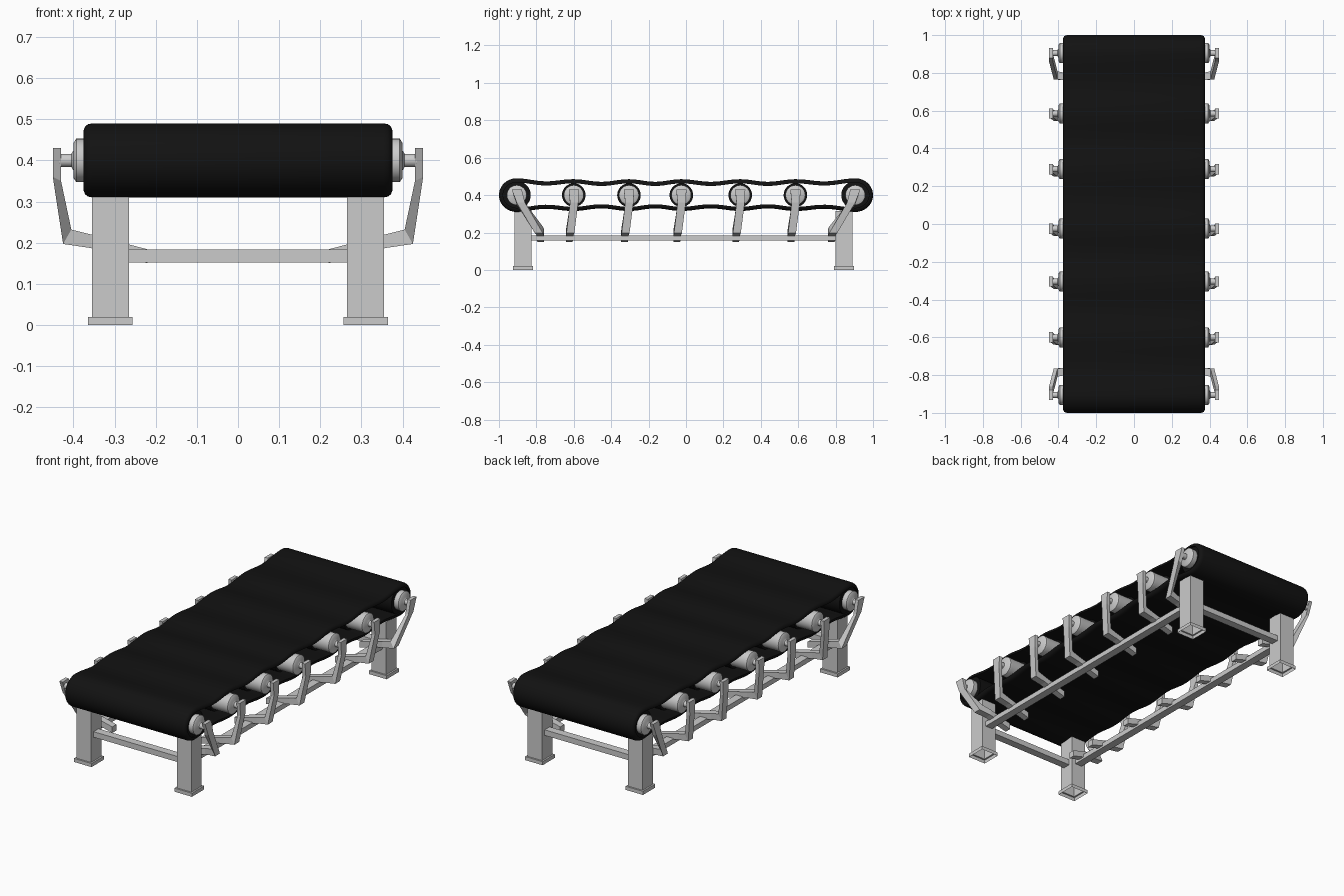
import bpy, bmesh
from math import sin, cos, pi, radians
from mathutils import Vector

if "Cube" in bpy.data.objects:
    bpy.data.objects.remove(bpy.data.objects["Cube"])

black = bpy.data.materials.new("black_rubber")
black.diffuse_color = (0.006, 0.006, 0.006, 1)
black.use_nodes = True
black.node_tree.nodes["Principled BSDF"].inputs["Base Color"].default_value = black.diffuse_color
ROLLERS = [-0.905, -0.6, -0.305, -0.025, 0.29, 0.585, 0.905]
ZC = 0.4


def make(name, rings, mat=None, cap0=True, cap1=True, closed=False, smooth=False):
    """Skin a series of equal-length vertex rings."""
    bm = bmesh.new()
    vr = [[bm.verts.new(p) for p in r] for r in rings]
    n = len(vr[0])
    for i in range(len(vr) if closed else len(vr) - 1):
        a, b = vr[i], vr[(i + 1) % len(vr)]
        for j in range(n):
            k = (j + 1) % n
            bm.faces.new((a[j], a[k], b[k], b[j]))
    if not closed:
        if cap0:
            bm.faces.new(vr[0])
        if cap1:
            bm.faces.new(vr[-1])
    bmesh.ops.recalc_face_normals(bm, faces=bm.faces)
    me = bpy.data.meshes.new(name)
    bm.to_mesh(me)
    bm.free()
    if smooth:
        me.shade_smooth()
        me.set_sharp_from_angle(angle=radians(35))
    if mat:
        me.materials.append(mat)
    ob = bpy.data.objects.new(name, me)
    bpy.context.collection.objects.link(ob)
    return ob


def square(cx, cy, hx, hy, z):
    return [(cx + sx * hx, cy + sy * hy, z) for sx, sy in ((-1, -1), (1, -1), (1, 1), (-1, 1))]


def box(name, x0, x1, y0, y1, z0, z1):
    c = ((x0 + x1) / 2, (y0 + y1) / 2, (x1 - x0) / 2, (y1 - y0) / 2)
    return make(name, [square(*c, z0), square(*c, z1)])


def lathe(name, y, prof, mat=None, seg=32):
    """Revolve (x, radius) pairs around an axis parallel to x."""
    return make(name, [[(x, y + r * cos(2 * pi * i / seg), ZC + r * sin(2 * pi * i / seg))
                        for i in range(seg)] for x, r in prof], mat, smooth=True)


# Belt: wavy loop sagging between the rollers, rounded side edges
top = []
for a, b in zip(ROLLERS, ROLLERS[1:]):
    for i in range(12):
        t = i / 12
        y = a + (b - a) * t
        hi = 0.085 + 0.005 * max(0, (abs(y) - 0.6) / 0.305)
        top.append((y, hi - 0.014 * sin(pi * t) ** 2))
arc = [(0.905 + 0.095 * sin(pi * i / 24), 0.09 * cos(pi * i / 24)) for i in range(25)]
loop = top + arc + [(y, -h) for y, h in reversed(top[1:])]
loop += [(-y, -h) for y, h in arc[:-1]]
section = [(0.375, 0.022), (0.375, 0.016), (0.371, 0.007), (0.364, 0.002), (0.354, 0)]
section += [(-x, d) for x, d in reversed(section)]
rings = []
for i, (y, h) in enumerate(loop):
    p, q = loop[i - 1], loop[(i + 1) % len(loop)]
    nrm = Vector((-(q[1] - p[1]), q[0] - p[0])).normalized()
    rings.append([(x, y - nrm.x * d, ZC + h - nrm.y * d) for x, d in section])
make("belt", rings, black, closed=True, smooth=True)

# Rollers: grey core with end caps and shafts, black sleeve inside the belt
half = [(0.0, 0.052), (0.372, 0.052), (0.378, 0.053), (0.393, 0.053), (0.4, 0.042),
        (0.4, 0.024), (0.405, 0.016), (0.435, 0.016)]
for n, y in enumerate(ROLLERS):
    lathe(f"roller_{n}", y, [(-x, r) for x, r in reversed(half[1:])] + half)
    end = n in (0, 6)
    r, w = (0.075, 0.365) if end else (0.063, 0.29)
    lathe(f"roller_sleeve_{n}", y, [(-w, r), (w, r)], black)

# Bracket arms: (outer x, z), (inner x, z), y shift for middle / end arms, half width
ARM = [((0.45, 0.43), (0.43, 0.43), 0.0, 0.0, 0.027),
       ((0.45, 0.36), (0.43, 0.35), 0.002, 0.022, 0.022),
       ((0.425, 0.197), (0.405, 0.232), -0.018, 0.118, 0.021),
       ((0.357, 0.187), (0.357, 0.22), -0.021, 0.126, 0.02),
       ((0.22, 0.15), (0.22, 0.184), -0.024, 0.128, 0.018)]
for n, y in enumerate(ROLLERS):
    for side, s in (("right", 1), ("left", -1)):
        rings = []
        for (ox, oz), (ix, iz), mid, endy, w in ARM:
            dy = {0: endy, 6: -endy}.get(n, mid)
            rings.append([(s * ox, y + dy - w, oz), (s * ox, y + dy + w, oz),
                          (s * ix, y + dy + w, iz), (s * ix, y + dy - w, iz)])
        make(f"bracket_{side}_{n}", rings)

# Legs: hollow posts with flanged feet, open underneath
for fy, ny in ((-0.872, "front"), (0.845, "back")):
    for fx, nx in ((-0.31, "left"), (0.31, "right")):
        make(f"leg_{ny}_{nx}", [square(fx, fy, h + 0.0, h, z) for h, z in
                                ((0.054, 0), (0.054, 0.02), (0.045, 0.02), (0.045, 0.315))],
             cap0=False)
    box(f"cross_beam_{ny}", -0.27, 0.27, fy - 0.022, fy + 0.022, 0.152, 0.183)

# Side rails between the legs
for s, nx in ((-1, "left"), (1, "right")):
    box(f"side_rail_{nx}", s * 0.31 - 0.022, s * 0.31 + 0.022, -0.83, 0.805, 0.157, 0.185)
